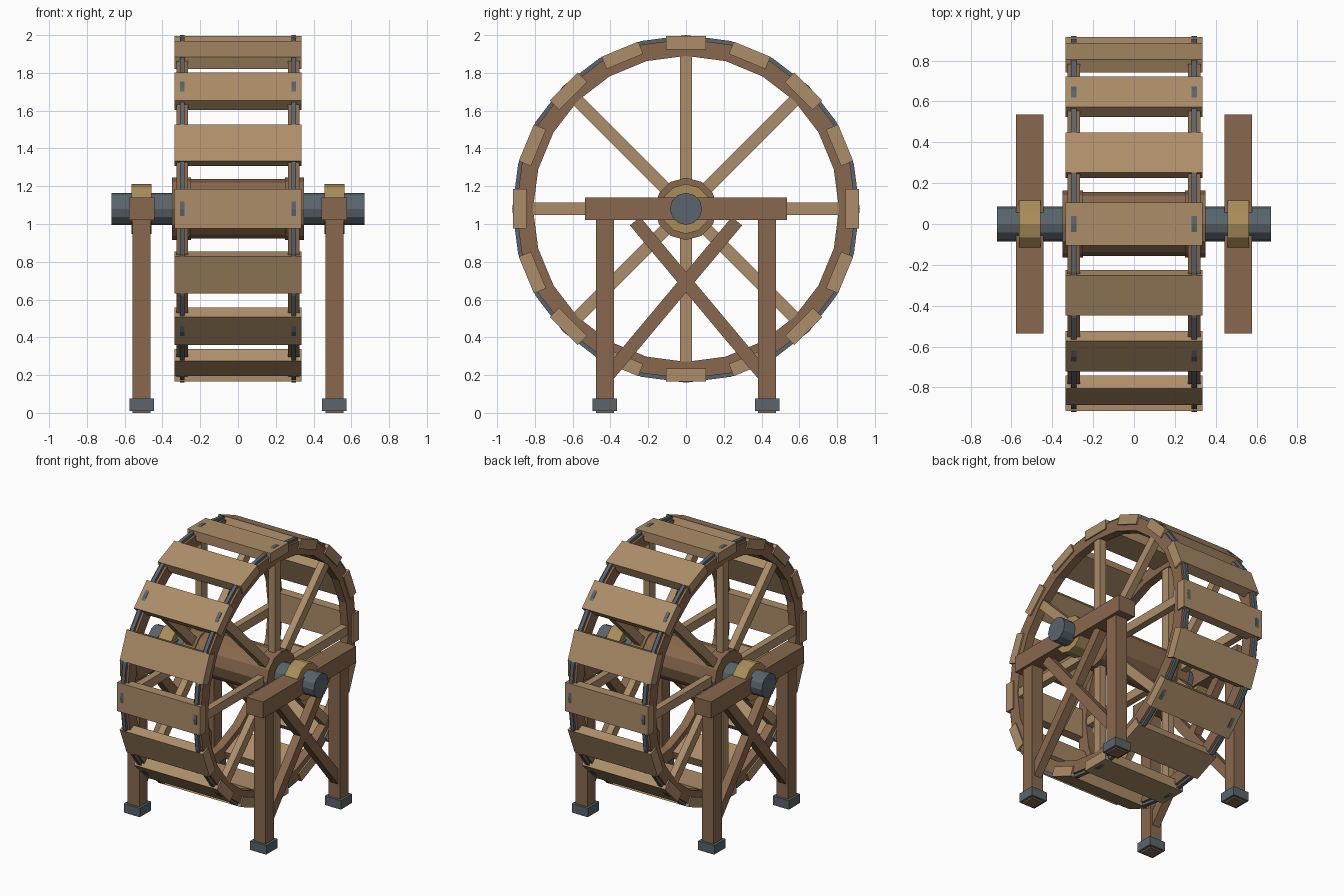
import bpy, bmesh, math
from mathutils import Matrix, Vector

if "Cube" in bpy.data.objects:
    bpy.data.objects.remove(bpy.data.objects["Cube"])

HUB_Z = 1.08


def material(name, rgb):
    m = bpy.data.materials.new(name)
    m.diffuse_color = (*rgb, 1)
    m.use_nodes = True
    m.node_tree.nodes["Principled BSDF"].inputs["Base Color"].default_value = m.diffuse_color
    return m


BROWN = material("dark_wood", (0.25, 0.14, 0.075))
TAN = material("pale_wood", (0.42, 0.27, 0.14))
BRASS = material("bearing_wood", (0.40, 0.27, 0.10))
IRON = material("iron", (0.10, 0.13, 0.15))


def finish(name, bm, mat):
    bmesh.ops.recalc_face_normals(bm, faces=bm.faces)
    mesh = bpy.data.meshes.new(name)
    bm.to_mesh(mesh)
    bm.free()
    mesh.materials.append(mat)
    ob = bpy.data.objects.new(name, mesh)
    bpy.context.collection.objects.link(ob)
    return ob


def box(name, centre, size, mat, angle=0):
    """Box turned about the x axis."""
    bm = bmesh.new()
    bmesh.ops.create_cube(bm, size=1, matrix=Matrix.Translation(centre)
                          @ Matrix.Rotation(angle, 4, 'X')
                          @ Matrix.Diagonal((*size, 1)))
    return finish(name, bm, mat)


def beam(name, x, a, b, width, depth, mat):
    """Timber between two (y, z) points."""
    dy, dz = b[0] - a[0], b[1] - a[1]
    mid = (x, (a[0] + b[0]) / 2, (a[1] + b[1]) / 2)
    return box(name, mid, (depth, math.hypot(dy, dz), width), mat, math.atan2(dz, dy))


def ring(name, x, width, r_in, r_out, sides, mat):
    """Polygonal band around the axle."""
    bm = bmesh.new()
    profile = [(-width / 2, r_in), (width / 2, r_in), (width / 2, r_out), (-width / 2, r_out)]
    loops = []
    for i in range(sides):
        t = 2 * math.pi * i / sides
        loops.append([bm.verts.new((x + px, r * math.cos(t), HUB_Z + r * math.sin(t)))
                      for px, r in profile])
    for i in range(sides):
        p, q = loops[i], loops[(i + 1) % sides]
        for k in range(4):
            j = (k + 1) % 4
            bm.faces.new((p[k], p[j], q[j], q[k]))
    return finish(name, bm, mat)


def cylinder(name, x, length, radius, mat, sides=12):
    bm = bmesh.new()
    bmesh.ops.create_cone(bm, cap_ends=True, segments=sides, radius1=radius, radius2=radius,
                          depth=length, matrix=Matrix.Translation((x, 0, HUB_Z))
                          @ Matrix.Rotation(math.pi / 2, 4, 'Y'))
    return finish(name, bm, mat)


# axle and hub drum
cylinder("axle", 0, 1.34, 0.085, IRON)
cylinder("hub_drum", 0, 0.66, 0.157, BROWN)

# paddles
for i in range(16):
    t = 2 * math.pi * i / 16
    c = Vector((0, 0.88 * math.cos(t), HUB_Z + 0.88 * math.sin(t)))
    box("paddle", c, (0.67, 0.07, 0.21), TAN, t)

for s in (-1, 1):
    # wheel side: rim, iron tyre, hub collar, spokes
    rx = 0.295 * s
    ring("rim", rx, 0.06, 0.81, 0.90, 24, BROWN)
    ring("tyre", rx, 0.026, 0.895, 0.92, 24, IRON)
    cylinder("hub_collar", 0.30 * s, 0.10, 0.165, BROWN)
    for i in range(8):
        t = math.pi * i / 4
        cy, cz = math.cos(t), math.sin(t)
        beam("spoke", rx, (0.11 * cy, HUB_Z + 0.11 * cz),
             (0.835 * cy, HUB_Z + 0.835 * cz), 0.065, 0.05, TAN)

    # support frame: beam, bearing, posts, feet, crossed braces
    fx = 0.51 * s
    box("top_beam", (fx, 0, 1.08), (0.136, 1.07, 0.12), BROWN)
    cylinder("bearing", fx, 0.105, 0.132, BRASS)
    for e in (-1, 1):
        box("post", (fx, 0.43 * e, 0.52), (0.095, 0.095, 1.04), BROWN)
        box("foot", (fx, 0.43 * e, 0.043), (0.13, 0.13, 0.065), IRON)
        beam("brace", fx, (-0.42 * e, 0.19), (0.27 * e, 1.015), 0.07, 0.06, BROWN)
